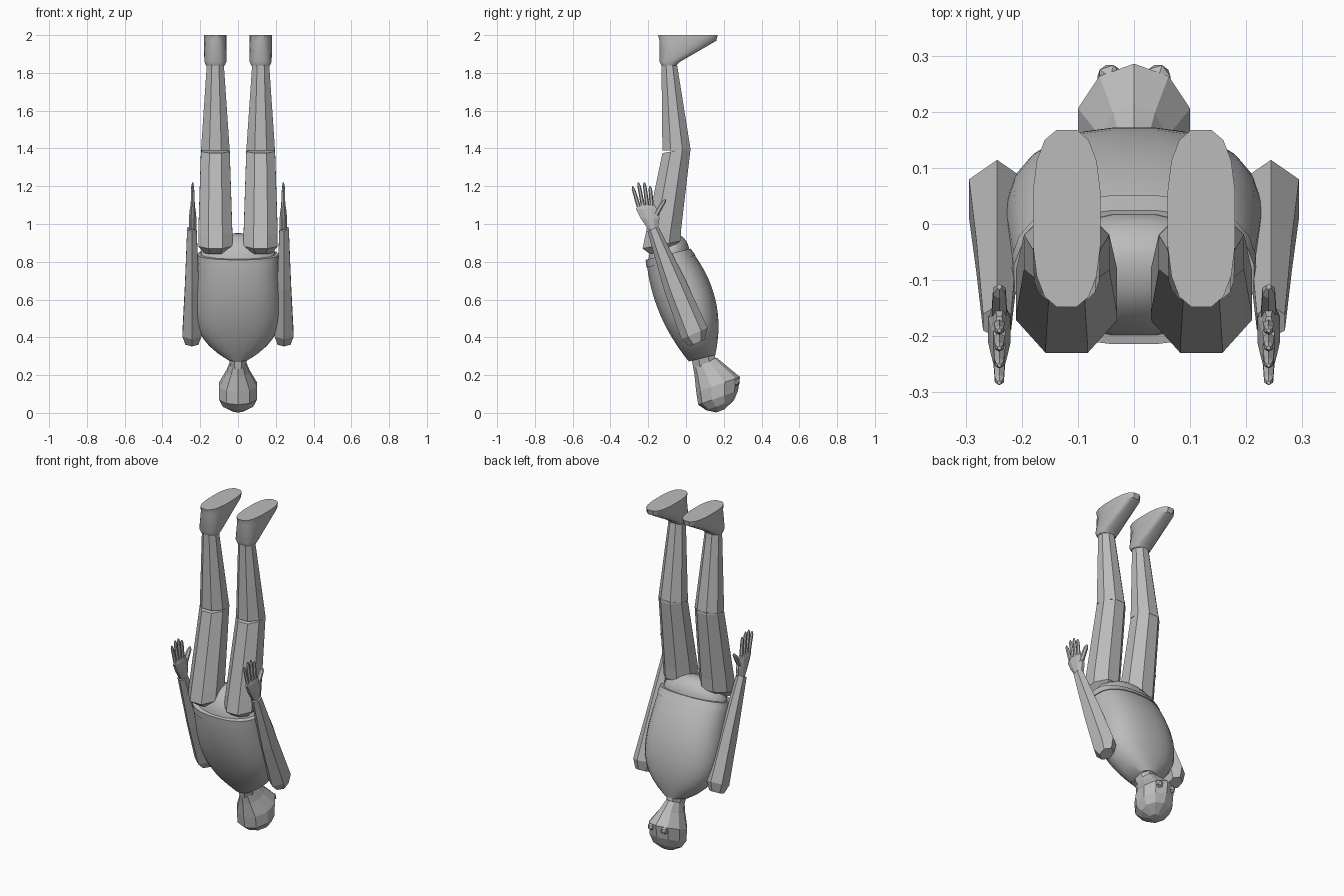
import bpy, bmesh, math
from mathutils import Vector

cube = bpy.data.objects.get("Cube")
if cube:
    bpy.data.objects.remove(cube)

grey = bpy.data.materials.new("plain grey")
grey.use_nodes = True
grey.diffuse_color = (.5, .5, .5, 1)
shader = grey.node_tree.nodes["Principled BSDF"]
shader.inputs["Base Color"].default_value = grey.diffuse_color


def finish(name, bm, smooth=False):
    """Turn a bmesh into a named grey object, flat or smooth shaded."""
    bmesh.ops.recalc_face_normals(bm, faces=bm.faces)
    mesh = bpy.data.meshes.new(name)
    bm.to_mesh(mesh)
    bm.free()
    part = bpy.data.objects.new(name, mesh)
    bpy.context.collection.objects.link(part)
    mesh.materials.append(grey)
    if smooth:
        bpy.ops.object.select_all(action='DESELECT')
        bpy.context.view_layer.objects.active = part
        part.select_set(True)
        bpy.ops.object.shade_smooth_by_angle(angle=math.radians(35))


def rounded(value, power):
    return math.copysign(abs(value) ** power, value)


def loft(name, rings, x=0, sides=8, slope=0, power=1, smooth=False):
    """Skin a stack of rings, each (centre y, centre z, half depth, half width)."""
    bm = bmesh.new()
    grow = 1 / math.cos(math.pi / sides)
    loops = []
    for y, z, depth, width in rings:
        loop = []
        for i in range(sides):
            angle = math.tau * (i + .5) / sides
            across = rounded(math.cos(angle), power) * grow * width
            along = rounded(math.sin(angle), power) * grow * depth
            loop.append(bm.verts.new((x + across, y + along, z + along * slope)))
        loops.append(loop)
    for lower, upper in zip(loops, loops[1:]):
        for i in range(sides):
            j = (i + 1) % sides
            bm.faces.new((lower[i], lower[j], upper[j], upper[i]))
    bm.faces.new(loops[0])
    bm.faces.new(loops[-1])
    finish(name, bm, smooth)


def finger(name, x, base, tip, radius):
    """Tapered digit between two (y, z) points."""
    start, end = Vector(base), Vector(tip)
    rings = []
    for along, scale in ((0, 1), (.85, .8), (1, .3)):
        centre = start.lerp(end, along)
        rings.append((centre.x, centre.y, radius * scale, radius * scale))
    loft(name, rings, x, sides=6)


def torso_ring(t, extra=0):
    """Section of the torso, from the hem at t = 0 to the collar at t = 1."""
    bulge = t * (1 - t)
    y = -.095 + .18 * t + .05 * bulge
    depth = .115 - .045 * t + .22 * bulge
    width = .06 + .15 * (1 + .3 * t) * (1 - t ** 5)
    return y, .84 - .55 * t, depth + extra, width + extra


# Torso, with a slightly raised band around the hem
steps = 16
loft("torso", [torso_ring(i / steps) for i in range(steps + 1)],
     sides=24, slope=.25, power=.85, smooth=True)
loft("hem_band", [torso_ring(t, .004) for t in (0, .07)],
     sides=24, slope=.25, power=.85, smooth=True)

# Pelvis, a low dome closing the hem
dome = []
for i in range(6):
    angle = math.radians(15 * i)
    size = math.cos(angle)
    dome.append((-.09, .82 + .13 * math.sin(angle), .11 * size, .2 * size))
loft("pelvis", dome, sides=16, slope=.2, smooth=True)

# Neck and head
loft("neck", [(.09, .3, .06, .05), (.1, .25, .06, .04)], slope=.3)
loft("head", [(.1, .27, .06, .04), (.13, .22, .08, .06), (.17, .15, .11, .1),
              (.17, .08, .1, .1), (.18, .04, .07, .08), (.18, .01, .02, .03)],
     sides=10, slope=.35)

for side, sign in (("left", 1), ("right", -1)):
    # Eye bumps
    bm = bmesh.new()
    bmesh.ops.create_icosphere(bm, subdivisions=1, radius=.025)
    bmesh.ops.translate(bm, verts=bm.verts, vec=(.043 * sign, .262, .165))
    finish(side + "_eye", bm)

    # Leg and foot
    x = .12 * sign
    knee = (-.05, 1.39, .075, .076)
    loft(side + "_thigh", [(-.14, .85, .05, .06), (-.13, .89, .1, .09),
                           (-.12, .96, .095, .09), knee], x, slope=.2)
    loft(side + "_calf", [knee, (-.09, 1.86, .04, .044)], x)
    loft(side + "_foot", [(-.09, 1.84, .04, .05), (-.085, 1.86, .055, .058),
                          (.01, 1.97, .15, .06), (.01, 2, .157, .06)],
         x, sides=16, power=.75, smooth=True)

    # Arm, from shoulder through elbow to wrist
    x = .244 * sign
    elbow = (-.057, .67, .05, .037)
    loft(side + "_upper_arm", [(.06, .37, .035, .035), (.045, .42, .06, .05), elbow],
         x, sides=6, slope=.45)
    loft(side + "_forearm", [elbow, (-.175, .975, .025, .025)], x, sides=6, slope=.45)

    # Hand with four fanned fingers and a thumb
    x = .24 * sign
    loft(side + "_palm", [(-.175, .97, .025, .02), (-.19, 1.03, .05, .02),
                          (-.21, 1.08, .055, .015), (-.21, 1.1, .045, .01)], x)
    for i, label in enumerate(("little", "ring", "middle", "index")):
        reach = 1.22 if label in ("ring", "middle") else 1.2
        finger(f"{side}_{label}_finger", x, (.023 * i - .25, 1.09),
               (.031 * i - .283, reach), .01)
    finger(side + "_thumb", x, (-.165, 1.04), (-.112, 1.13), .014)
